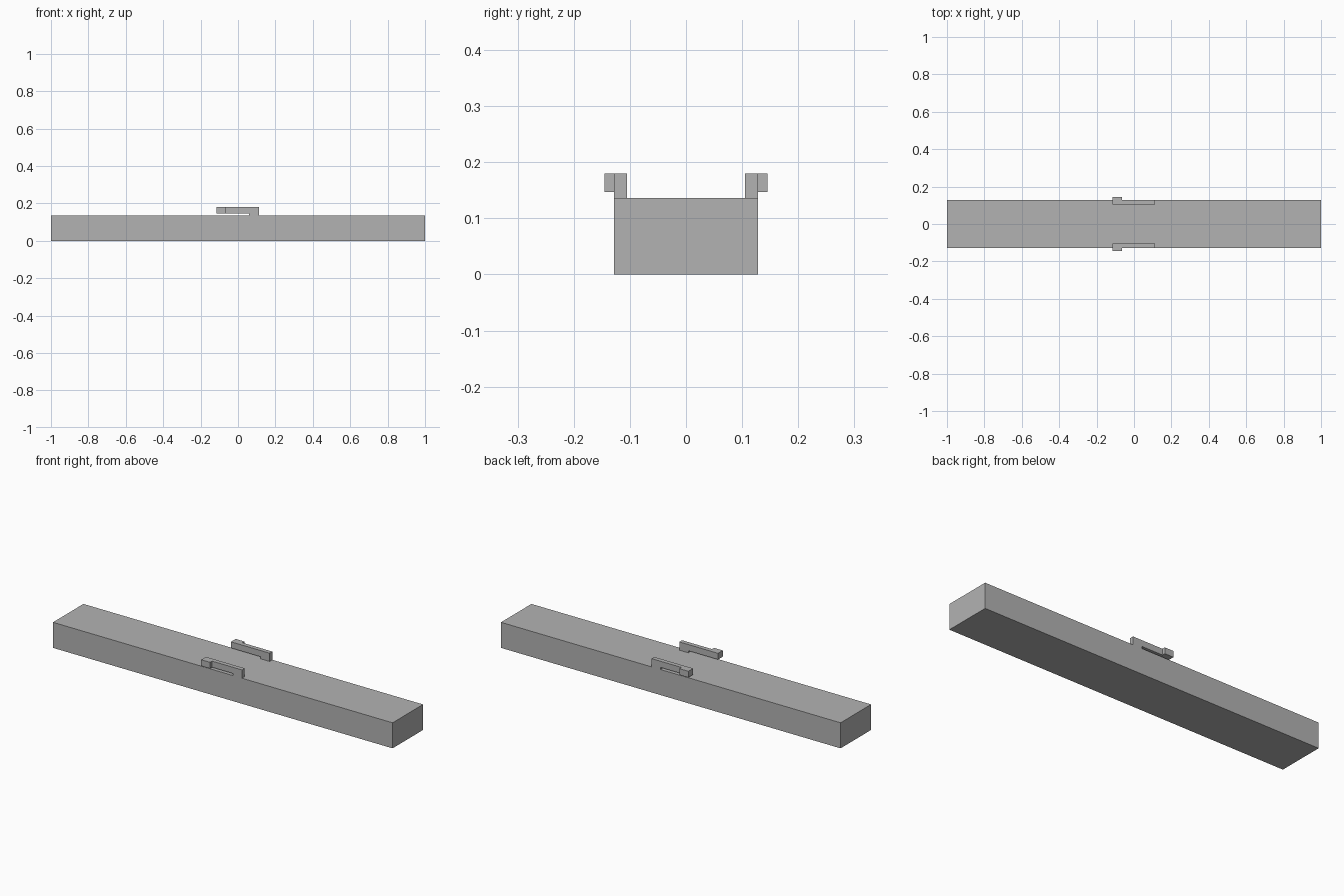
import bpy
import bmesh

cube = bpy.data.objects.get("Cube")
if cube:
    bpy.data.objects.remove(cube, do_unlink=True)

GREY = (0.45, 0.45, 0.45, 1.0)
grey = bpy.data.materials.new("plain grey")
grey.use_nodes = True
grey.diffuse_color = GREY
grey.node_tree.nodes["Principled BSDF"].inputs["Base Color"].default_value = GREY


def extrude_profile(name, profile, y0, y1, mirror=False):
    """Extrude an x-z outline from y0 to y1, optionally mirrored across y."""
    bm = bmesh.new()
    face = bm.faces.new([bm.verts.new((x, y0, z)) for x, z in profile])
    result = bmesh.ops.extrude_face_region(bm, geom=[face])
    moved = [v for v in result["geom"] if isinstance(v, bmesh.types.BMVert)]
    bmesh.ops.translate(bm, verts=moved, vec=(0, y1 - y0, 0))
    bmesh.ops.recalc_face_normals(bm, faces=bm.faces)
    mesh = bpy.data.meshes.new(name)
    bm.to_mesh(mesh)
    bm.free()
    mesh.materials.append(grey)
    obj = bpy.data.objects.new(name, mesh)
    bpy.context.collection.objects.link(obj)
    if mirror:
        mod = obj.modifiers.new("mirror", "MIRROR")
        mod.use_axis = (False, True, False)
        mod.use_mirror_merge = False
    return obj


def rect(x0, x1, z0, z1):
    return [(x0, z0), (x1, z0), (x1, z1), (x0, z1)]


HALF_WIDTH = 0.128
DECK = 0.136       # top of the beam
ARM_LOW = 0.147    # underside of the raised arms
ARM_TOP = 0.18
BACK, TAB_END, FOOT, FRONT = -0.115, -0.063, 0.06, 0.113

# Long rectangular beam
extrude_profile("beam", rect(-1, 1, 0, DECK), -HALF_WIDTH, HALF_WIDTH)

# Raised arms, each standing on a foot at one end
arm = [(BACK, ARM_LOW), (FOOT, ARM_LOW), (FOOT, DECK),
       (FRONT, DECK), (FRONT, ARM_TOP), (BACK, ARM_TOP)]
extrude_profile("latch_arms", arm, 0.105, HALF_WIDTH, mirror=True)

# Outward tabs at the free ends of the arms
extrude_profile("latch_tabs", rect(BACK, TAB_END, ARM_LOW, ARM_TOP),
                HALF_WIDTH, 0.145, mirror=True)
